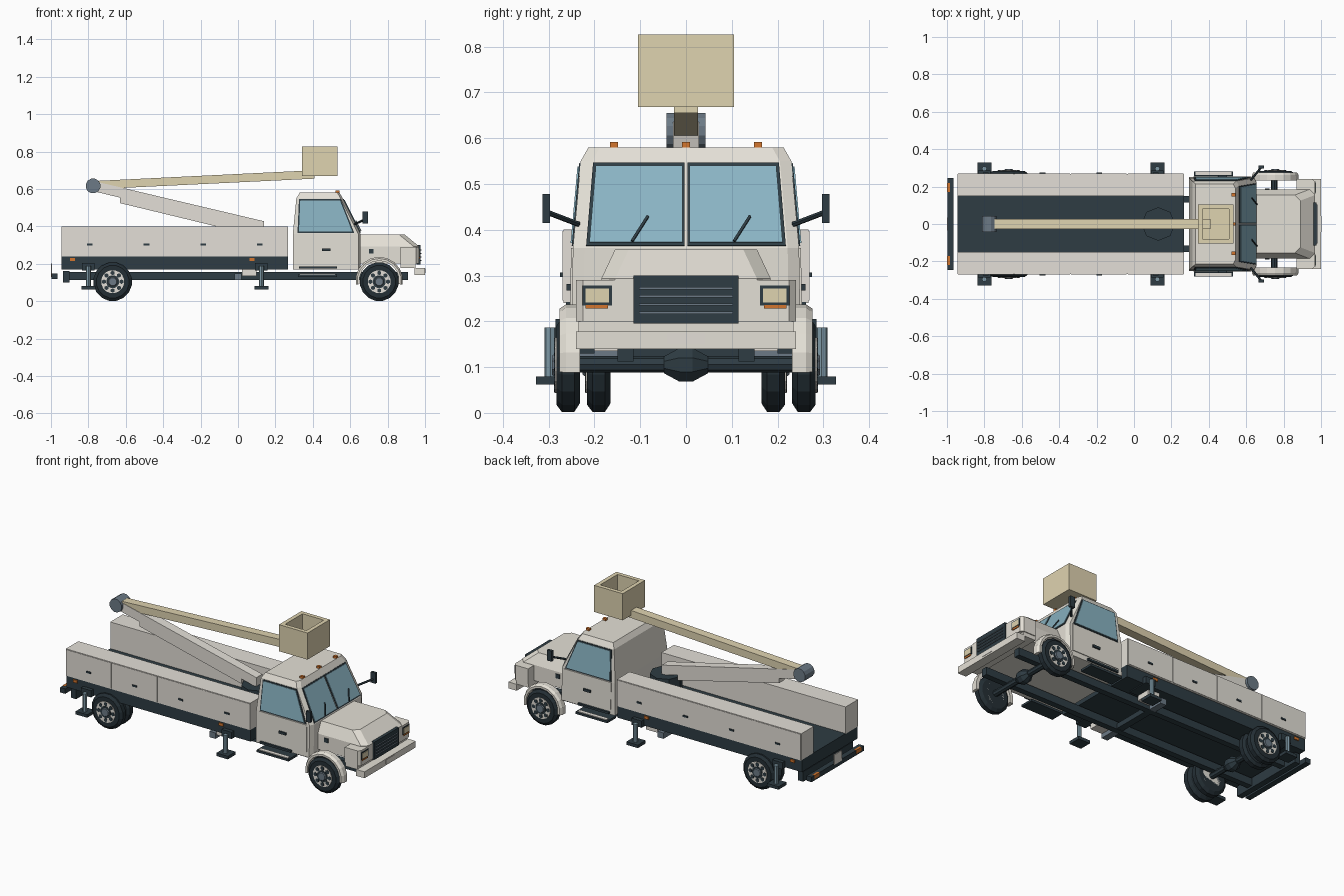
import bpy, bmesh, math
from mathutils import Vector

old = bpy.data.objects.get("Cube")
if old:
    bpy.data.objects.remove(old, do_unlink=True)


def material(name, r, g, b):
    col = [((c / 255 + 0.055) / 1.055) ** 2.4 for c in (r, g, b)] + [1]
    m = bpy.data.materials.new(name)
    m.use_nodes = True
    m.diffuse_color = col
    m.node_tree.nodes["Principled BSDF"].inputs["Base Color"].default_value = col
    return m


CREAM = material("cab cream", 228, 224, 214)
BODY = material("body grey white", 227, 223, 215)
TAN = material("boom tan", 223, 211, 176)
DARK = material("dark slate", 46, 60, 67)
TYRE = material("tyre black", 36, 47, 53)
GLASS = material("window blue", 138, 180, 195)
STEEL = material("steel grey", 108, 122, 134)
PISTON = material("piston blue", 126, 152, 165)
ORANGE = material("marker orange", 212, 118, 46)


def finish(name, bm, mat):
    bmesh.ops.recalc_face_normals(bm, faces=bm.faces)
    me = bpy.data.meshes.new(name)
    bm.to_mesh(me)
    bm.free()
    me.materials.append(mat)
    ob = bpy.data.objects.new(name, me)
    bpy.context.collection.objects.link(ob)
    return ob


def skin(name, rings, mat):
    """Join closed rings of points and cap both ends."""
    bm = bmesh.new()
    vs = [[bm.verts.new(p) for p in ring] for ring in rings]
    for a, b in zip(vs, vs[1:]):
        for i in range(len(a)):
            j = (i + 1) % len(a)
            bm.faces.new((a[i], a[j], b[j], b[i]))
    bm.faces.new(vs[0])
    bm.faces.new(vs[-1])
    return finish(name, bm, mat)


def box(name, x0, x1, y0, y1, z0, z1, mat):
    ring = [(x0, y0), (x1, y0), (x1, y1), (x0, y1)]
    return skin(name, [[(x, y, z) for x, y in ring] for z in (z0, z1)], mat)


def stack(name, levels, mat, dx, dy):
    """Sections given as z, back x, front x, half width, with cut front corners."""
    return skin(name, [[(a, -w, z), (b - dx, -w, z), (b, dy - w, z),
                        (b, w - dy, z), (b - dx, w, z), (a, w, z)]
                       for z, a, b, w in levels], mat)


def prism(name, pts, y0, y1, mat):
    return skin(name, [[(x, y, z) for x, z in pts] for y in (y0, y1)], mat)


def plate(name, pts, out, t, mat):
    """Thin panel raised from a surface towards the direction out."""
    p = [Vector(q) for q in pts]
    n = (p[1] - p[0]).cross(p[2] - p[0]).normalized()
    n = n if n.dot(Vector(out)) > 0 else -n
    return skin(name, [p, [q + n * t for q in p]], mat)


def lathe(name, x, z, profile, mat, sides=16):
    """Turn (radius, y) points about a sideways axle."""
    ang = [math.tau * (i + 0.5) / sides for i in range(sides)]
    return skin(name, [[(x + r * math.cos(a), y, z + r * math.sin(a)) for a in ang]
                       for r, y in profile], mat)


def rod(name, p, q, r, mat, sides=8):
    p, q = Vector(p), Vector(q)
    rot = (q - p).to_track_quat('Z', 'Y')
    ring = [rot @ Vector((r * math.cos(math.tau * i / sides), r * math.sin(math.tau * i / sides), 0))
            for i in range(sides)]
    return skin(name, [[c + v for v in ring] for c in (p, q)], mat)


# Chassis and deck
box("deck", -.945, .267, -.262, .262, .17, .242, DARK)
box("rear_crossbar", -.935, -.9, -.235, .235, .1, .16, DARK)
box("rear_bumper", -.998, -.965, -.245, .245, .118, .148, DARK)
box("rear_plate", -1, -.994, -.035, .035, .14, .2, BODY)
box("cross_member", -.02, .02, -.13, .13, .115, .145, DARK)
for x in (-.67, .75):
    rod("axle", (x, -.25, .106), (x, .25, .106), .018, DARK)
    lathe("differential", x, .105, [(.02, -.048), (.04, -.014), (.04, .014), (.02, .048)], DARK, 8)

# Cab with sloped windscreen, and tapered bonnet
stack("cab", [(.17, .293, .655, .25), (.36, .293, .655, .247),
              (.55, .312, .56, .23), (.58, .33, .543, .213)], CREAM, .012, .025)
stack("bonnet", [(.2, .65, .968, .185), (.293, .65, .968, .185), (.357, .65, .89, .155)],
      CREAM, .03, .03)
stack("nose", [(.2, .87, .968, .24), (.29, .87, .968, .24)], CREAM, .015, .015)
box("valance", .87, .95, -.235, .235, .176, .2, CREAM)
box("front_bumper", .945, 1, -.24, .24, .14, .178, CREAM)
plate("number_plate", [(1, -.043, .15), (1, .043, .15), (1, .043, .174), (1, -.043, .174)],
      (1, 0, 0), .002, BODY)
box("grille", .955, .977, -.115, .115, .195, .3, DARK)
for i in range(4):
    z = .216 + i * .018
    box("grille_slat", .975, .982, -.103, .103, z, z + .005, STEEL)


def side_y(z):
    return .25 - .003 * (z - .17) / .19 if z < .36 else .247 - .017 * (z - .36) / .19


def screen_x(z):
    return .655 - .095 * (z - .36) / .19


def on_side(s, pts):
    return [(x, s * side_y(z), z) for x, z in pts]


def on_screen(s, pts):
    return [(screen_x(z), s * y, z) for y, z in pts]


for y in (-.157, 0, .157):
    box("roof_marker", .522, .543, y - .009, y + .009, .57, .592, ORANGE)
for y in (-.118, .105):
    rod("wiper", (screen_x(.375) + .01, y, .375), (screen_x(.43) + .01, y + .035, .43), .004, DARK, 4)


def arch(outer):
    polar = [(outer, a) for a in range(-10, 191, 20)] + [(.106, a) for a in range(190, -11, -20)]
    return [(.755 + r * math.cos(math.radians(a)), .11 + r * math.sin(math.radians(a))) for r, a in polar]


def wheel(x, s, y0, y1):
    z = .104
    lathe("tyre", x, z, [(.085, s * y0), (.104, s * (y0 + .012)),
                         (.104, s * (y1 - .012)), (.088, s * y1)], TYRE)
    lathe("rim", x, z, [(.062, s * y0), (.062, s * (y1 + .003))], BODY)
    for i in range(8):
        a = math.tau * i / 8
        lathe("rim_hole", x + .047 * math.cos(a), z + .047 * math.sin(a),
              [(.012, s * y1), (.012, s * (y1 + .005))], DARK, 6)
    lathe("hub_ring", x, z, [(.035, s * y1), (.035, s * (y1 + .005))], DARK)
    lathe("hub", x, z, [(.03, s * y1), (.022, s * (y1 + .01))], STEEL, 8)


# Everything that repeats on both flanks
for s in (-1, 1):
    def pair(name, x0, x1, y0, y1, z0, z1, mat):
        return box(name, x0, x1, s * y0, s * y1, z0, z1, mat)

    pair("chassis_rail", -.935, .91, .115, .15, .112, .157, DARK)
    wheel(-.67, s, .232, .283)
    wheel(-.67, s, .165, .216)
    wheel(.755, s, .232, .283)
    skin("front_arch", [[(x, s * y, z) for x, z in arch(r)]
                        for r, y in ((.127, .232), (.127, .262), (.118, .276))], CREAM)

    # Glass and doors
    plate("door", on_side(s, [(.318, .2), (.628, .2), (.628, .36), (.318, .36)]), (0, s, 0), .004, CREAM)
    plate("side_window_frame", on_side(s, [(.318, .364), (.622, .364), (.55, .545), (.326, .545)]),
          (0, s, 0), .003, DARK)
    plate("side_window", on_side(s, [(.326, .371), (.611, .371), (.545, .538), (.333, .538)]),
          (0, s, 0), .006, GLASS)
    plate("windscreen_frame", on_screen(s, [(.003, .364), (.218, .364), (.203, .545), (.003, .545)]),
          (1, 0, .5), .003, DARK)
    plate("windscreen", on_screen(s, [(.008, .371), (.211, .371), (.197, .538), (.008, .538)]),
          (1, 0, .5), .006, GLASS)
    pair("door_handle", .448, .495, .25, .261, .267, .281, DARK)
    pair("bonnet_vent", .7, .725, .18, .19, .255, .28, DARK)
    rod("mirror_arm", (.625, s * .235, .412), (.68, s * .303, .438), .006, DARK, 6)
    pair("mirror", .665, .695, .297, .313, .415, .478, DARK)
    pair("upper_step", .325, .53, .2, .262, .174, .186, DARK)
    pair("lower_step", .32, .53, .2, .282, .13, .143, DARK)
    pair("step_tread", .33, .52, .255, .278, .143, .147, BODY)

    # Lamps
    pair("headlamp_frame", .945, .971, .162, .226, .235, .278, DARK)
    pair("headlamp", .96, .974, .168, .22, .241, .272, TAN)
    pair("front_indicator", .955, .973, .17, .22, .228, .236, ORANGE)
    pair("tail_lamp", -1, -.985, .172, .22, .128, .149, ORANGE)
    for x in (-.885, .075):
        pair("side_marker", x - .014, x + .014, .26, .268, .214, .23, ORANGE)

    # Storage lockers with four doors
    pair("locker", -.945, .267, .15, .267, .24, .4, BODY)
    for i in range(4):
        x = -.945 + i * .303
        pair("locker_door", x + .003, x + .3, .26, .27, .245, .397, BODY)
        pair("locker_handle", x + .138, x + .168, .268, .275, .297, .307, DARK)

    # Stabiliser legs
    for x in (-.8, .125):
        pair("stabiliser_arm", x - .033, x + .033, .15, .285, .165, .205, DARK)
        rod("stabiliser_leg", (x, s * .296, .075), (x, s * .296, .187), .013, PISTON)
        pair("stabiliser_foot", x - .038, x + .038, .255, .328, .062, .08, DARK)
    pair("side_tank", -.02, .02, .15, .24, .112, .147, STEEL)
    pair("battery_box", .022, .1, .15, .235, .135, .172, BODY)

# Turntable, folded boom and bucket
rod("turntable", (.13, 0, .24), (.13, 0, .375), .09, DARK, 8)
prism("lower_boom", [(-.775, .643), (.14, .427), (.14, .37), (-.775, .588)], -.028, .028, BODY)
prism("boom_ram", [(-.63, .56), (.04, .4), (.04, .362), (-.63, .524)], -.024, .024, BODY)
prism("upper_boom", [(-.775, .642), (.41, .7), (.41, .655), (-.775, .598)], -.026, .026, TAN)
lathe("boom_elbow", -.775, .616, [(.04, -.043), (.04, .043)], STEEL, 12)


def square(half, z):
    return [(.437 + half * a, (half + .011) * b, z) for a, b in ((-1, -1), (1, -1), (1, 1), (-1, 1))]


skin("bucket", [square(.07, .69), square(.07, .826), square(.094, .826), square(.094, .668)], TAN)
